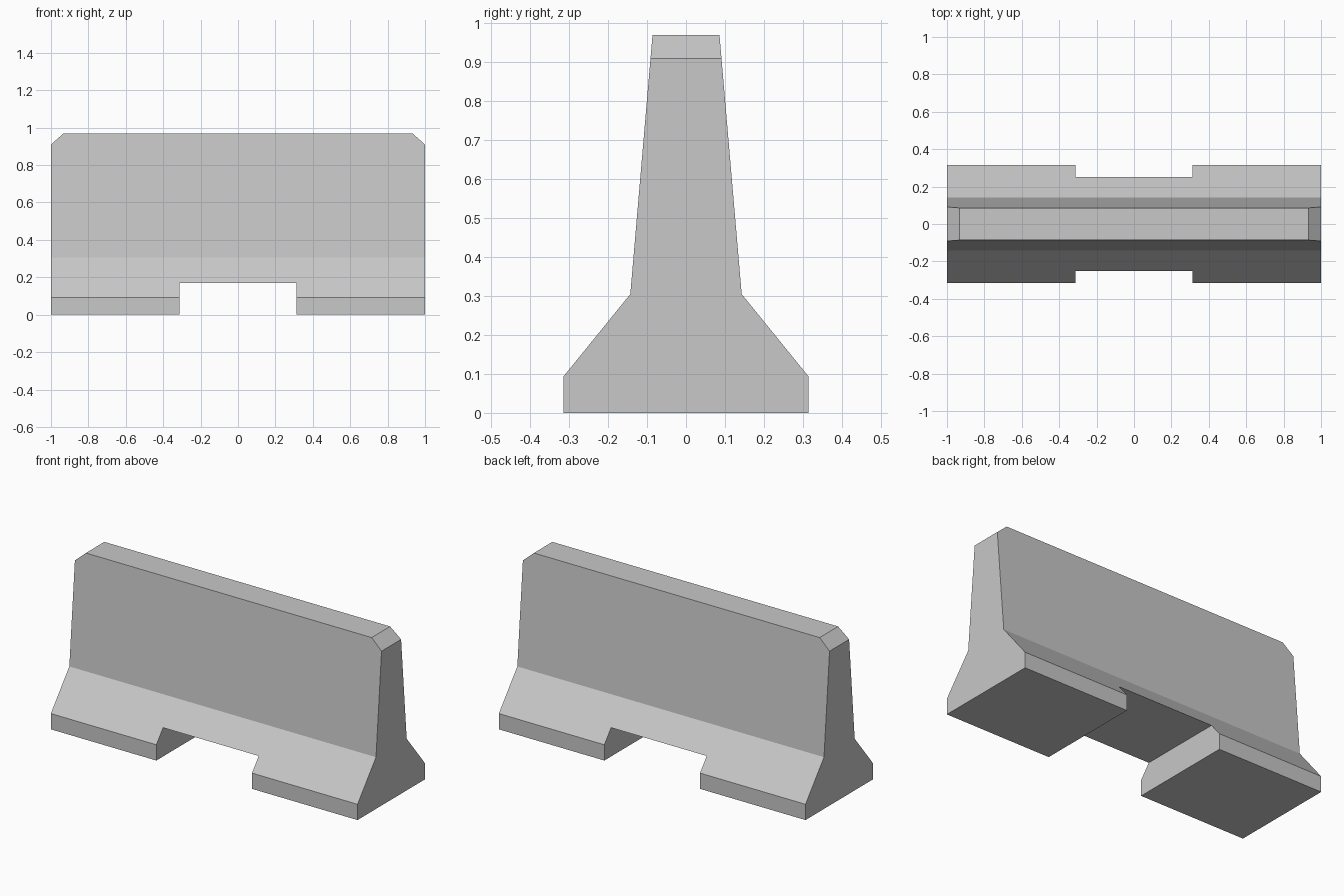
import bpy
import bmesh
from mathutils import Vector

cube = bpy.data.objects.get("Cube")
if cube:
    bpy.data.objects.remove(cube, do_unlink=True)

concrete = bpy.data.materials.new("concrete_grey")
concrete.use_nodes = True
color = (0.58, 0.58, 0.58, 1)
concrete.diffuse_color = color
concrete.node_tree.nodes["Principled BSDF"].inputs["Base Color"].default_value = color


def add_object(name, bm):
    bmesh.ops.recalc_face_normals(bm, faces=bm.faces[:])
    mesh = bpy.data.meshes.new(name)
    bm.to_mesh(mesh)
    bm.free()
    mesh.materials.append(concrete)
    obj = bpy.data.objects.new(name, mesh)
    bpy.context.collection.objects.link(obj)
    return obj


# Flared cross-section, mirrored front to back and extruded along the length
half = [(0.315, 0), (0.315, 0.093), (0.143, 0.305), (0.086, 0.97)]
profile = half + [(-y, z) for y, z in reversed(half)]
bm = bmesh.new()
end = bm.faces.new([bm.verts.new((-1, y, z)) for y, z in profile])
sweep = bmesh.ops.extrude_face_region(bm, geom=[end], use_keep_orig=True)
moved = [v for v in sweep["geom"] if isinstance(v, bmesh.types.BMVert)]
bmesh.ops.translate(bm, verts=moved, vec=(2, 0, 0))

# Chamfer the upper corner at each end
for side in (-1, 1):
    cut = bmesh.ops.bisect_plane(
        bm, geom=bm.verts[:] + bm.edges[:] + bm.faces[:],
        plane_co=(side, 0, 0.91), plane_no=Vector((side * 0.06, 0, 0.068)),
        clear_outer=True)
    rim = [e for e in cut["geom_cut"] if isinstance(e, bmesh.types.BMEdge)]
    bmesh.ops.holes_fill(bm, edges=rim, sides=0)
barrier = add_object("barrier", bm)

# Lifting slot through the middle of the base
bm = bmesh.new()
bmesh.ops.create_cube(bm, size=1)
bmesh.ops.scale(bm, verts=bm.verts[:], vec=(0.624, 1, 0.34))
cutter = add_object("slot_cutter", bm)
cutter.hide_render = True

slot = barrier.modifiers.new("slot", "BOOLEAN")
slot.operation = "DIFFERENCE"
slot.solver = "EXACT"
slot.object = cutter

# Apply the cut and discard the helper
graph = bpy.context.evaluated_depsgraph_get()
finished = bpy.data.meshes.new_from_object(barrier.evaluated_get(graph))
barrier.modifiers.clear()
barrier.data = finished
bpy.data.objects.remove(cutter, do_unlink=True)
